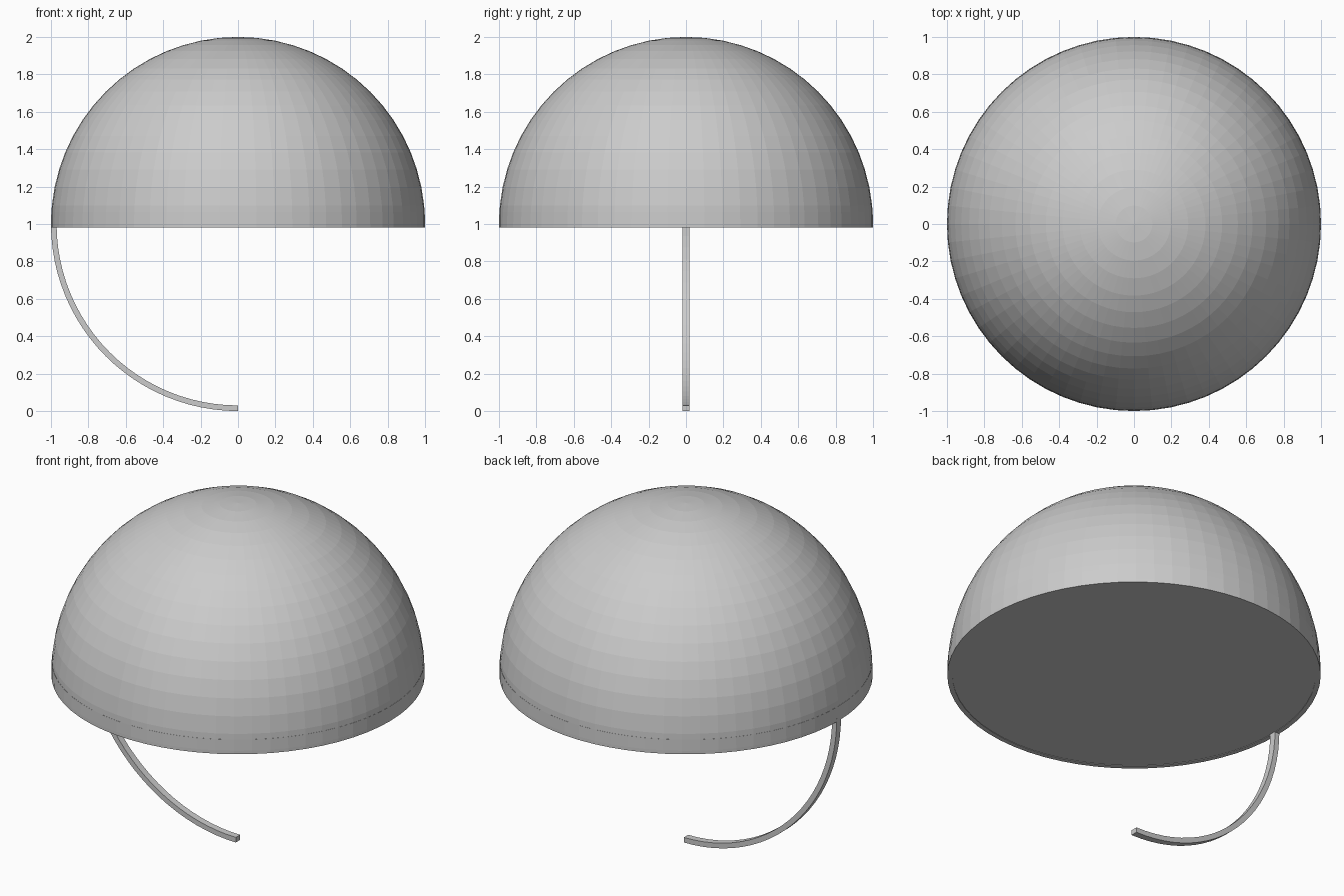
import bpy, bmesh
from math import sin, cos, pi

if "Cube" in bpy.data.objects:
    bpy.data.objects.remove(bpy.data.objects["Cube"])

SEG = 64


def finish(name, bm):
    bmesh.ops.remove_doubles(bm, verts=bm.verts, dist=1e-5)
    bmesh.ops.recalc_face_normals(bm, faces=bm.faces)
    mesh = bpy.data.meshes.new(name)
    bm.to_mesh(mesh)
    bm.free()
    ob = bpy.data.objects.new(name, mesh)
    bpy.context.collection.objects.link(ob)
    return ob


def lathe(name, profile, closed=False):
    """Spin an (r, z) profile around the z axis."""
    bm = bmesh.new()
    vs = [bm.verts.new((r, 0, z)) for r, z in profile]
    es = [bm.edges.new(p) for p in zip(vs, vs[1:])]
    if closed:
        es.append(bm.edges.new((vs[-1], vs[0])))
    bmesh.ops.spin(bm, geom=vs + es, cent=(0, 0, 0), axis=(0, 0, 1),
                   angle=2 * pi, steps=SEG)
    return finish(name, bm)


# Half-sphere dome, closed underneath by a flat disc
dome = [(sin(k * pi / 32), 1 + cos(k * pi / 32)) for k in range(16)]
lathe("dome", dome + [(0.997, 1.065), (0.975, 1.0), (0.975, 0.983), (0, 0.983)])

# Upright band around the dome's lower edge
lathe("rim_band", [(0.973, 0.98), (1.0, 0.98), (1.0, 1.0), (0.998, 1.065), (0.973, 1.065)], True)

# Square-section quarter-circle arm, from the band's left side to the ground
bm = bmesh.new()
section = [bm.verts.new((-r, y, 1)) for r, y in
           ((0.97, -0.02), (1.0, -0.02), (1.0, 0.02), (0.97, 0.02))]
face = bm.faces.new(section)
bm.faces.new([bm.verts.new(v.co) for v in section])
bmesh.ops.spin(bm, geom=[face], cent=(0, 0, 1), axis=(0, -1, 0),
               angle=pi / 2, steps=24)
arm = finish("curved_arm", bm)
